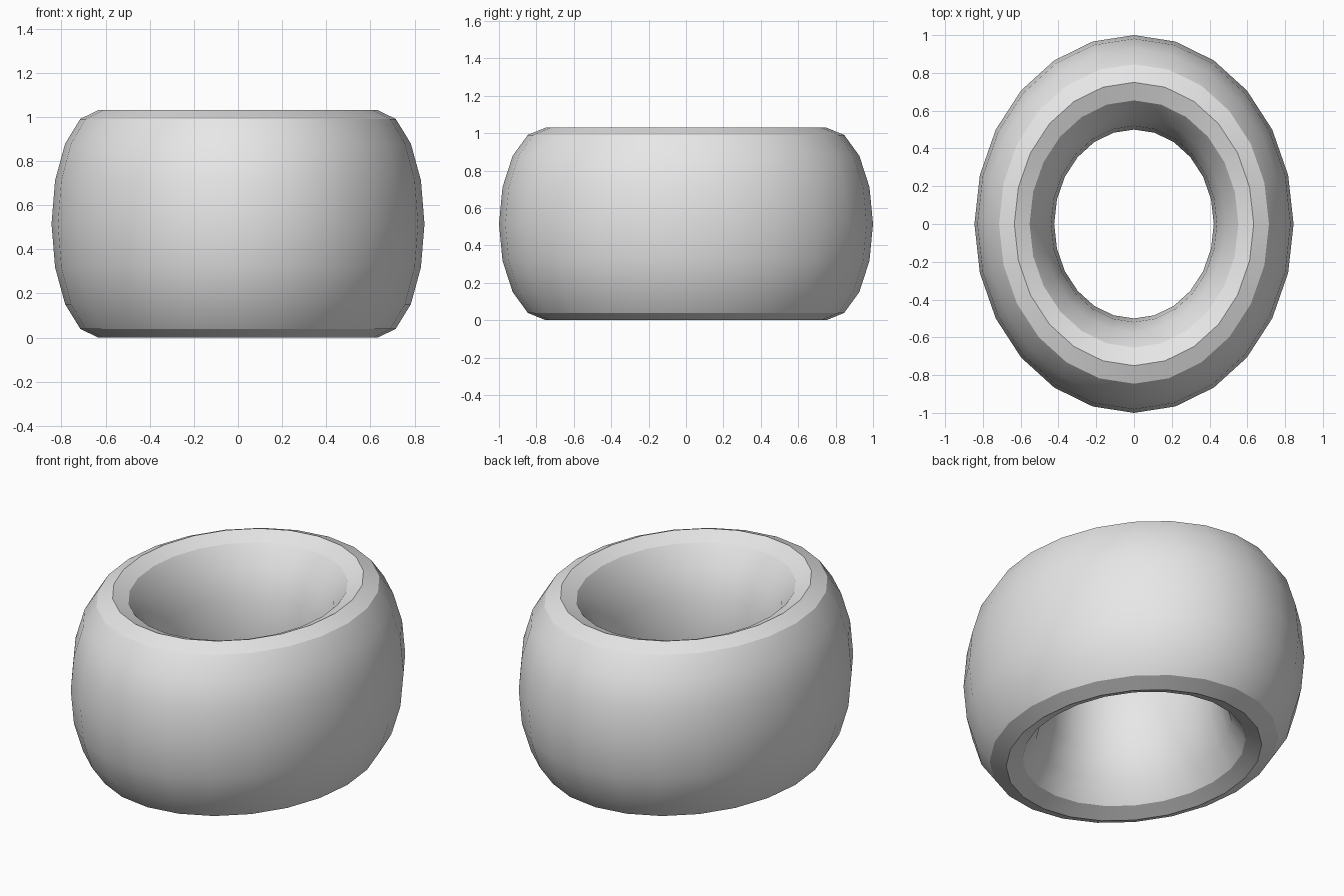
import bpy
import math

# Remove the default cube
cube = bpy.data.objects.get("Cube")
if cube:
    bpy.data.objects.remove(cube, do_unlink=True)

# Plain grey material
grey = bpy.data.materials.new("plain_grey")
grey.use_nodes = True
colour = (0.8, 0.8, 0.8, 1.0)
grey.diffuse_color = colour
grey.node_tree.nodes["Principled BSDF"].inputs["Base Color"].default_value = colour

# Oval ring, stretched tall and narrowed across x
HALF_HEIGHT = 0.515
MINOR = 0.25
bpy.ops.mesh.primitive_torus_add(
    major_segments=24, minor_segments=16,
    major_radius=0.75, minor_radius=MINOR,
    location=(0, 0, HALF_HEIGHT))
ring = bpy.context.object
ring.name = "oval_ring"
ring.scale = (0.845, 1.0, HALF_HEIGHT / MINOR)
bpy.ops.object.transform_apply(location=False, rotation=False, scale=True)
ring.data.materials.append(grey)

# Smooth sides with crisp edges around the rims
bpy.ops.object.shade_smooth_by_angle(angle=math.radians(30))
